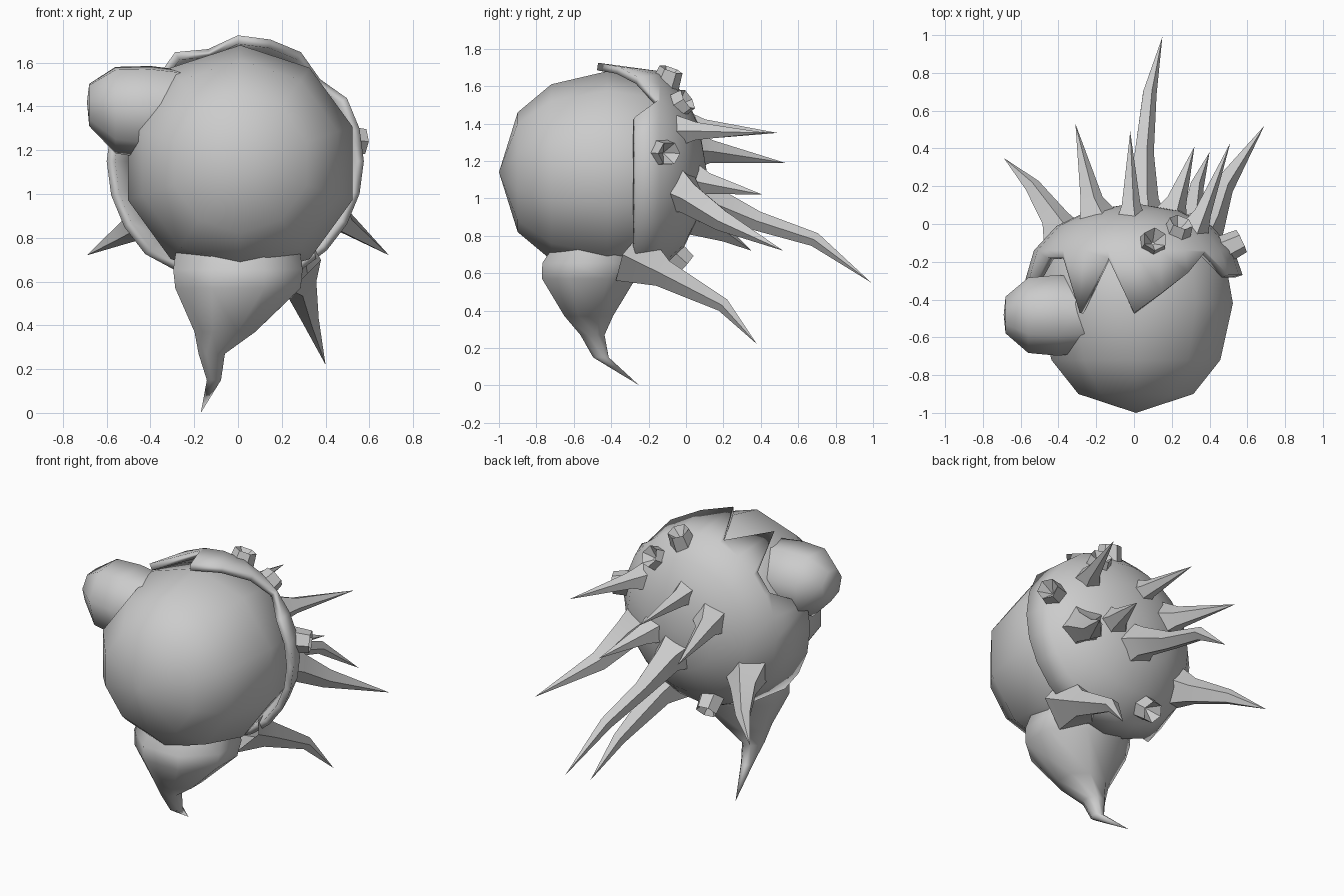
import bpy, bmesh, math
from mathutils import Vector

cube = bpy.data.objects.get("Cube")
if cube:
    bpy.data.objects.remove(cube, do_unlink=True)

grey = bpy.data.materials.new("plain grey")
grey.use_nodes = True
COLOUR = (0.6, 0.6, 0.6, 1)
grey.diffuse_color = COLOUR
grey.node_tree.nodes["Principled BSDF"].inputs["Base Color"].default_value = COLOUR


def loft(name, rings, angle=60):
    """Skin a list of rings (each a list of points); a one-point ring is a tip."""
    bm = bmesh.new()
    rows = [[bm.verts.new(p) for p in ring] for ring in rings]
    for a, b in zip(rows, rows[1:]):
        n = max(len(a), len(b))
        for i in range(n):
            j = (i + 1) % n
            if len(a) == 1:
                bm.faces.new((a[0], b[j], b[i]))
            elif len(b) == 1:
                bm.faces.new((a[i], a[j], b[0]))
            else:
                bm.faces.new((a[i], a[j], b[j], b[i]))
    bmesh.ops.recalc_face_normals(bm, faces=bm.faces)
    mesh = bpy.data.meshes.new(name)
    bm.to_mesh(mesh)
    bm.free()
    mesh.materials.append(grey)
    obj = bpy.data.objects.new(name, mesh)
    bpy.context.collection.objects.link(obj)
    bpy.ops.object.select_all(action="DESELECT")
    obj.select_set(True)
    bpy.context.view_layer.objects.active = obj
    bpy.ops.object.shade_smooth_by_angle(angle=math.radians(angle))
    return obj


def ring(centre, u, v, sides, turn=0.0):
    if u.length < 1e-4:
        return [Vector(centre)]
    angles = [math.tau * i / sides + turn for i in range(sides)]
    return [Vector(centre) + u * math.cos(a) + v * math.sin(a) for a in angles]


def tube(name, path, radii, sides=5, angle=60):
    """Tapered tube along a bent path."""
    pts = [Vector(p) for p in path]
    rings = []
    for i, (p, r) in enumerate(zip(pts, radii)):
        t = (pts[min(i + 1, len(pts) - 1)] - pts[max(i - 1, 0)]).normalized()
        u = t.cross(Vector((0, 0, 1)) if abs(t.z) < 0.9 else Vector((1, 0, 0))).normalized()
        rings.append(ring(p, u * r, u.cross(t) * r, sides))
    return loft(name, rings, angle)


X, Y, Z = Vector((1, 0, 0)), Vector((0, 1, 0)), Vector((0, 0, 1))

# round body, turned about the front-to-back axis
profile = [(-1, 0), (-.9, .32), (-.72, .47), (-.42, .54), (-.15, .49), (.02, .32), (.07, 0)]
loft("body", [ring((0.01, y, 1.14), X * r, Z * r, 10, math.radians(18)) for y, r in profile])

# back shell with a jagged front edge
SIDES = 24
edge = []
for i in range(SIDES):
    deg = 360 * i / SIDES
    y = -.27
    if 45 <= deg <= 90:                       # long slant on the top
        y = -.15 - .32 * (deg - 45) / 45
    elif 90 < deg <= 150:                     # two teeth on the top
        y = -.47 if deg == 120 else -.18
    elif 150 < deg < 230:                     # low side flap
        y = -.38
    r = .575 if y < -.2 else .53
    if 150 < deg < 230:
        r = .6
    a = math.radians(deg)
    edge.append(Vector((r * math.cos(a), y, 1.15 + r * math.sin(a))))
shell_rings = [edge]
for y, r in [(-.14, .53), (-.01, .41), (.07, .24), (.11, 0)]:
    shell_rings.append(ring((0, y, 1.15), X * r, Z * r, SIDES))
shell = loft("back_shell", shell_rings)
solid = shell.modifiers.new("thickness", "SOLIDIFY")
solid.thickness = .04
solid.offset = -1

# lump on the upper side
lump = [(-.25, 1.38, .2), (-.4, 1.38, .22), (-.56, 1.39, .205), (-.68, 1.41, .1), (-.69, 1.42, 0)]
loft("side_lump", [ring((x, -.48, z), Y * r, Z * r, 7, .3) for x, z, r in lump])

# tapering underside ending in a hooked point
taper = [(0, -.46, .78, .3, .24), (0, -.5, .655, .32, .29), (0, -.52, .57, .31, .27),
         (-.06, -.52, .37, .15, .14), (-.12, -.5, .27, .065, .07),
         (-.11, -.455, .15, .035, .045), (-.17, -.25, 0, 0, 0)]
loft("hooked_taper", [ring((x, y, z), X * a, Y * b, 8, .39) for x, y, z, a, b in taper])

# spikes spreading from the back
spikes = {
    "long_spike": ([(.03, -.05, 1.02), (.04, .14, .98), (.05, .38, .88), (.08, .69, .78), (.15, .99, .55)],
                   (.18, .09, .055, .04, 0)),
    "right_hook_spike": ([(.3, -.1, 1.08), (.4, .02, 1), (.47, .2, .88), (.69, .52, .72)],
                         (.17, .09, .06, 0)),
    "left_hook_spike": ([(-.35, -.12, .95), (-.42, .02, .88), (-.54, .2, .81), (-.69, .35, .72)],
                        (.15, .08, .045, 0)),
    "left_spike": ([(-.18, -.02, 1.26), (-.23, .13, 1.25), (-.31, .53, 1.19)], (.14, .065, 0)),
    "middle_spike": ([(-.02, -.06, 1.38), (-.02, .1, 1.37), (-.02, .49, 1.35)], (.12, .055, 0)),
    "inner_spike": ([(.16, -.02, 1.12), (.22, .12, 1.08), (.32, .41, 1.02)], (.13, .06, 0)),
    "upper_spike": ([(.27, -.12, 1.36), (.36, .06, 1.36), (.51, .43, 1.35)], (.12, .05, 0)),
    "lower_spike": ([(.22, -.28, .7), (.28, -.12, .6), (.33, .2, .43), (.4, .38, .22)],
                    (.17, .08, .04, 0)),
}
for name, (path, radii) in spikes.items():
    tube(name, path, radii)

# short hollow stubs
stubs = {
    "top_stub": ((.08, -.14, 1.52), (.11, -.08, 1.69)),
    "side_stub": ((.4, -.17, 1.25), (.57, -.09, 1.24)),
    "lower_stub": ((-.12, -.15, .78), (-.14, 0, .65)),
    "back_stub": ((.2, -.12, 1.45), (.25, .01, 1.53)),
}
for name, (base, end) in stubs.items():
    inner = Vector(end).lerp(Vector(base), .4)
    stub = tube(name, [base, end], (.085, .065), 6, 40)
    tube(name + "_hollow", [end, inner], (.065, 0), 6, 40)
